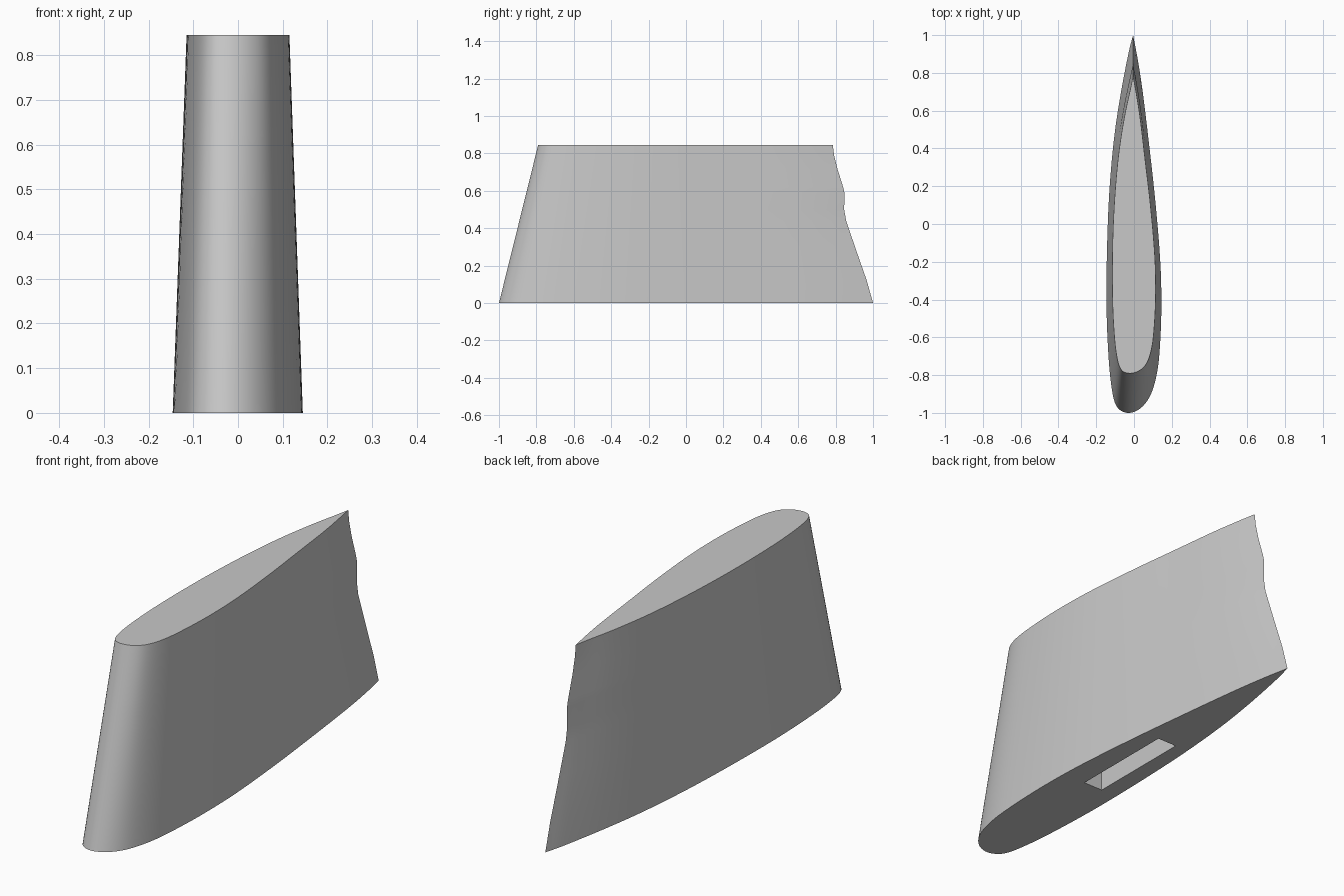
import bpy
import bmesh
from mathutils import Vector

cube = bpy.data.objects.get("Cube")
if cube:
    bpy.data.objects.remove(cube, do_unlink=True)

HEIGHT = 0.845
STEPS = 5

# Foil sections (x, y): trailing edge, along the -x side, round the nose, back on the +x side
ROOT = [(-0.005, 1), (-0.03, 0.9), (-0.072, 0.68), (-0.106, 0.45), (-0.13, 0.18),
        (-0.142, -0.1), (-0.146, -0.4), (-0.138, -0.65), (-0.122, -0.84), (-0.095, -0.96),
        (-0.035, -1), (0.035, -0.975), (0.09, -0.9), (0.125, -0.77), (0.14, -0.6),
        (0.145, -0.4), (0.138, -0.18), (0.113, 0.12), (0.08, 0.42), (0.046, 0.7),
        (0.02, 0.87), (-0.005, 1)]
TIP = [(-0.005, 0.785), (-0.02, 0.71), (-0.05, 0.57), (-0.08, 0.38), (-0.1, 0.17),
       (-0.112, -0.06), (-0.115, -0.3), (-0.11, -0.5), (-0.096, -0.67), (-0.072, -0.765),
       (-0.03, -0.79), (0.025, -0.778), (0.068, -0.735), (0.096, -0.645), (0.11, -0.5),
       (0.115, -0.34), (0.109, -0.15), (0.087, 0.1), (0.06, 0.33), (0.034, 0.55),
       (0.014, 0.68), (-0.005, 0.785)]

# Heights of the sections and how far the trailing edge is pulled in at each
STATIONS = [(0, 0), (0.12, -0.003), (0.3, -0.02), (0.44, -0.032), (0.5, -0.027),
            (0.59, -0.003), (0.62, -0.002), (0.72, -0.008), (0.79, -0.007), (HEIGHT, 0)]


def smooth_outline(points):
    """Spline through the points, left open at the sharp trailing edge."""
    p = [Vector(q) for q in points]
    p = [2 * p[0] - p[1]] + p + [2 * p[-1] - p[-2]]
    out = []
    for a, b, c, d in zip(p, p[1:], p[2:], p[3:]):
        for i in range(STEPS):
            t = i / STEPS
            out.append(0.5 * (2 * b + (c - a) * t + (2 * a - 5 * b + 4 * c - d) * t ** 2
                              + (3 * b - a - 3 * c + d) * t ** 3))
    return out


# Plain grey material
grey = bpy.data.materials.new("plain grey")
grey.use_nodes = True
colour = (0.58, 0.58, 0.58, 1)
grey.diffuse_color = colour
grey.node_tree.nodes["Principled BSDF"].inputs["Base Color"].default_value = colour

# Tapered fin lofted through the sections
root, tip = smooth_outline(ROOT), smooth_outline(TIP)
bm = bmesh.new()
rings = []
for z, pull in STATIONS:
    ring = []
    for a, b in zip(root, tip):
        p = a.lerp(b, z / HEIGHT)
        p.y += pull * max(a.y, 0) ** 3
        ring.append(bm.verts.new((p.x, p.y, z)))
    rings.append(ring)
for low, high in zip(rings, rings[1:]):
    for i in range(len(low)):
        j = (i + 1) % len(low)
        bm.faces.new((low[i], low[j], high[j], high[i]))
bm.faces.new(rings[0])
bm.faces.new(rings[-1])
bmesh.ops.recalc_face_normals(bm, faces=bm.faces)
mesh = bpy.data.meshes.new("fin")
bm.to_mesh(mesh)
bm.free()
mesh.materials.append(grey)
fin = bpy.data.objects.new("fin", mesh)
bpy.context.collection.objects.link(fin)

# Rectangular mounting slot cut up into the base
bpy.ops.mesh.primitive_cube_add(size=1, location=(-0.017, -0.046, 0))
cutter = bpy.context.object
cutter.name = "slot_cutter"
cutter.scale = (0.095, 0.485, 0.5)
cutter.hide_render = True
cutter.data.materials.append(grey)
slot = fin.modifiers.new("slot", "BOOLEAN")
slot.operation = "DIFFERENCE"
slot.solver = "EXACT"
slot.object = cutter

bpy.ops.object.select_all(action="DESELECT")
fin.select_set(True)
bpy.context.view_layer.objects.active = fin
bpy.ops.object.modifier_apply(modifier=slot.name)
bpy.data.objects.remove(cutter, do_unlink=True)
bpy.ops.object.shade_smooth_by_angle(angle=0.5)
